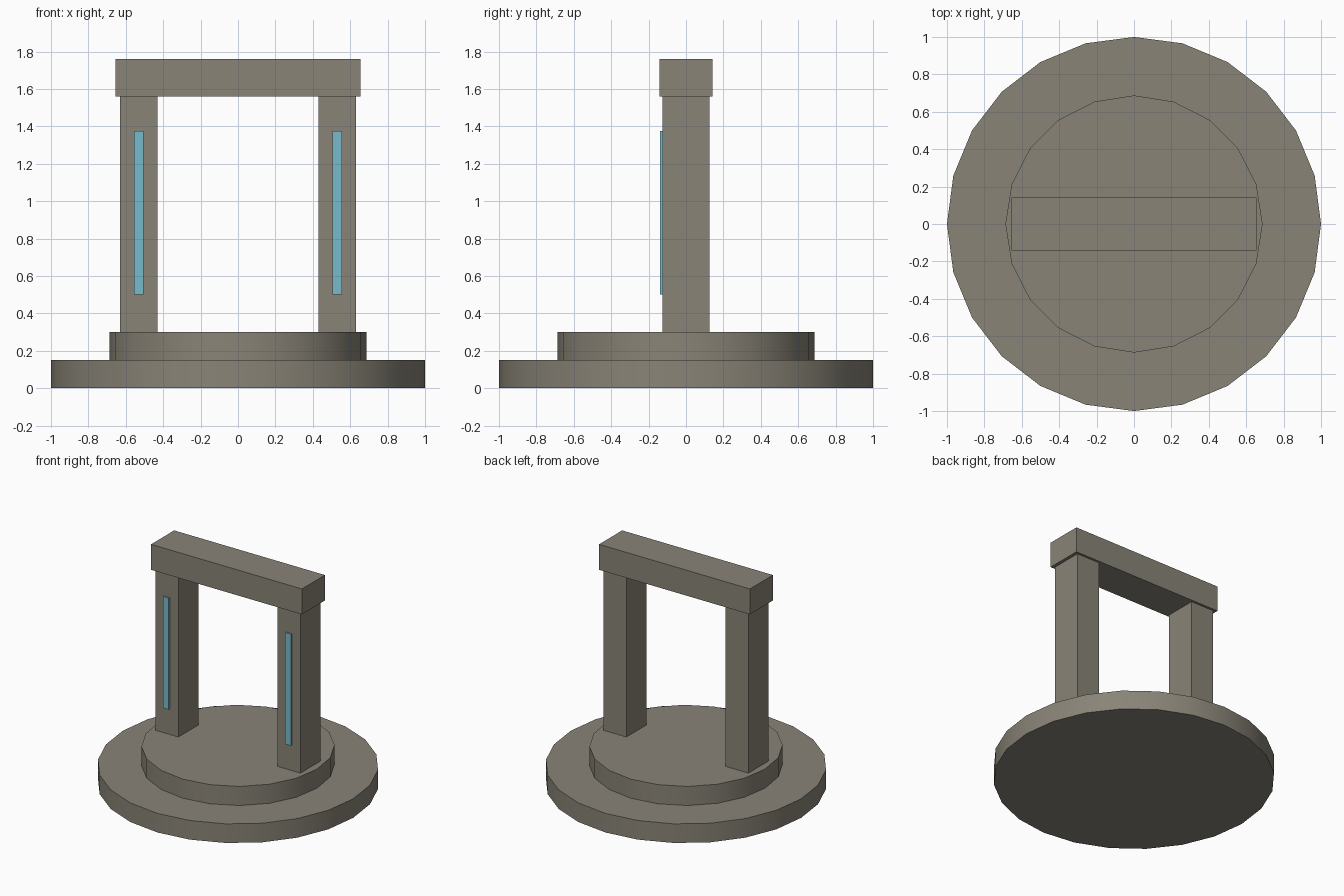
import bpy
import math

cube = bpy.data.objects.get("Cube")
if cube:
    bpy.data.objects.remove(cube, do_unlink=True)


def make_material(name, rgb):
    mat = bpy.data.materials.new(name)
    mat.use_nodes = True
    mat.diffuse_color = (*rgb, 1)
    mat.node_tree.nodes["Principled BSDF"].inputs["Base Color"].default_value = (*rgb, 1)
    return mat


stone = make_material("warm grey stone", (0.25, 0.23, 0.185))
glow = make_material("pale cyan", (0.19, 0.50, 0.60))


def disc(name, radius, bottom, top, sides):
    bpy.ops.mesh.primitive_cylinder_add(
        vertices=sides, radius=radius, depth=top - bottom,
        location=(0, 0, (bottom + top) / 2))
    obj = bpy.context.object
    obj.name = name
    obj.data.materials.append(stone)
    bpy.ops.object.shade_smooth_by_angle(angle=math.radians(30))


def box(name, low, high, mat):
    centre = [(a + b) / 2 for a, b in zip(low, high)]
    bpy.ops.mesh.primitive_cube_add(size=1, location=centre)
    obj = bpy.context.object
    obj.name = name
    obj.scale = [b - a for a, b in zip(low, high)]
    bpy.ops.object.transform_apply(location=False, rotation=False, scale=True)
    obj.data.materials.append(mat)


# Stepped round base
disc("base_disc", 1.0, 0, 0.15, 24)
disc("upper_step", 0.6875, 0.15, 0.30, 20)

# Pillars with a thin light strip on each front face
for side, sign in (("left", 1), ("right", -1)):
    x = 0.53 * sign
    box(side + "_pillar", (x - 0.1, -0.125, 0.30), (x + 0.1, 0.125, 1.56), stone)
    box(side + "_light_strip", (x - 0.025, -0.138, 0.50), (x + 0.025, -0.12, 1.375), glow)

# Lintel across the top
box("lintel", (-0.655, -0.143, 1.56), (0.655, 0.143, 1.76), stone)
